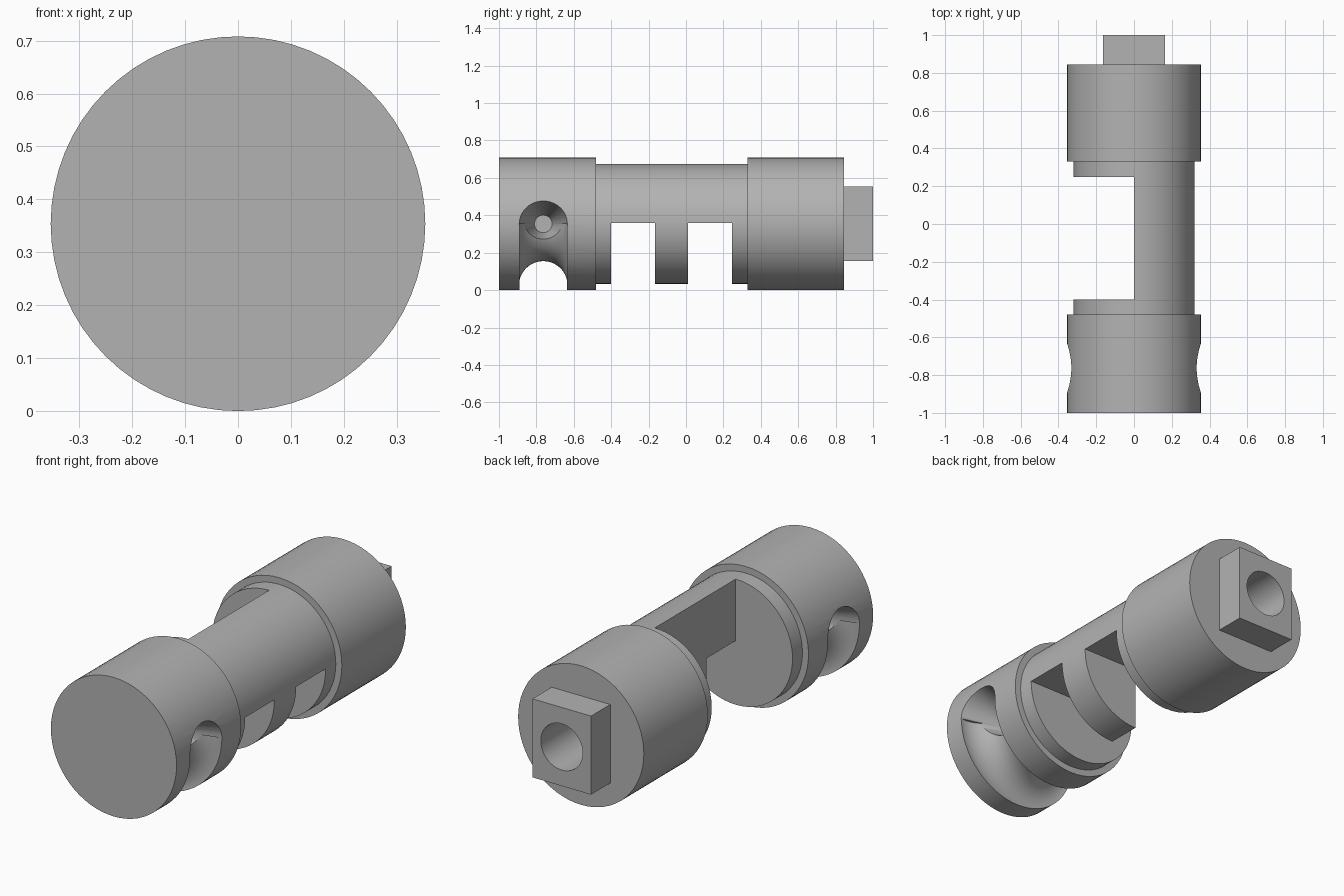
import bpy
import bmesh
from math import pi, radians
from mathutils import Matrix, Vector

if "Cube" in bpy.data.objects:
    bpy.data.objects.remove(bpy.data.objects["Cube"], do_unlink=True)

R = 0.354            # shaft radius, also the height of its axis
AXIS = Vector((0, 0, R))
HOLE_Y = -0.763      # centre of the cable groove

grey = bpy.data.materials.new("plain grey")
grey.use_nodes = True
grey.diffuse_color = (0.45, 0.45, 0.45, 1)
grey.node_tree.nodes["Principled BSDF"].inputs["Base Color"].default_value = (0.45, 0.45, 0.45, 1)


def to_object(name, bm):
    bmesh.ops.recalc_face_normals(bm, faces=bm.faces)
    mesh = bpy.data.meshes.new(name)
    bm.to_mesh(mesh)
    bm.free()
    mesh.materials.append(grey)
    obj = bpy.data.objects.new(name, mesh)
    bpy.context.collection.objects.link(obj)
    return obj


def box(name, low, high):
    bm = bmesh.new()
    low, high = Vector(low), Vector(high)
    bmesh.ops.create_cube(bm, size=1, matrix=Matrix.Translation((low + high) / 2)
                          @ Matrix.Diagonal((high - low).to_4d()))
    return to_object(name, bm)


def cone(name, start, end, r1, r2, sides=48):
    bm = bmesh.new()
    start, end = Vector(start), Vector(end)
    turn = (end - start).to_track_quat("Z", "Y").to_matrix().to_4x4()
    bmesh.ops.create_cone(bm, cap_ends=True, segments=sides, radius1=r1, radius2=r2,
                          depth=(end - start).length,
                          matrix=Matrix.Translation((start + end) / 2) @ turn)
    return to_object(name, bm)


def stepped_shaft(name, profile, sides=64):
    bm = bmesh.new()
    rings = []
    for y, r in profile:
        place = Matrix.Translation((0, y, R)) @ Matrix.Rotation(pi / 2, 4, "X")
        rings.append(bmesh.ops.create_circle(bm, segments=sides, radius=r, matrix=place)["verts"])
    for a, b in zip(rings, rings[1:]):
        for i in range(sides):
            j = (i + 1) % sides
            bm.faces.new((a[i], a[j], b[j], b[i]))
    bm.faces.new(rings[0])
    bm.faces.new(rings[-1])
    return to_object(name, bm)


def half_ring(name, major, minor):
    # Round section swept under the shaft from one side to the other
    bm = bmesh.new()
    start = Matrix.Translation((major, HOLE_Y, R))
    verts = bmesh.ops.create_circle(bm, cap_ends=True, segments=40, radius=minor, matrix=start)["verts"]
    bmesh.ops.spin(bm, geom=list(bm.faces) + list(bm.edges) + verts, cent=(0, HOLE_Y, R),
                   axis=(0, 1, 0), angle=pi, steps=40, use_duplicate=False)
    # Keep only the two end caps of the swept solid
    bmesh.ops.remove_doubles(bm, verts=bm.verts, dist=1e-5)
    obj = to_object(name, bm)
    return obj


def combine(target, tool, operation):
    mod = target.modifiers.new(tool.name, "BOOLEAN")
    mod.object, mod.operation, mod.solver = tool, operation, "EXACT"
    bpy.context.view_layer.objects.active = target
    bpy.ops.object.modifier_apply(modifier=mod.name)
    bpy.data.objects.remove(tool, do_unlink=True)


# Round head, slimmer neck and round tail
shaft = stepped_shaft("lock_shaft", [(-1, R), (-0.48, R), (-0.48, 0.32),
                                     (0.33, 0.32), (0.33, R), (0.845, R)])

# Rectangular tenon on the tail, with a bore
combine(shaft, box("tenon", (-0.165, 0.7, 0.155), (0.165, 1, 0.555)), "UNION")
combine(shaft, cone("bore", (0, 0.45, R), (0, 1.1, R), 0.118, 0.118), "DIFFERENCE")

# Neck: one side cut away, and two notches below
combine(shaft, box("side_cut", (-0.5, -0.4, -0.1), (0, 0.25, 0.8)), "DIFFERENCE")
for y1, y2 in ((-0.4, -0.165), (0.01, 0.247)):
    combine(shaft, box("notch", (-0.1, y1, -0.1), (0.5, y2, 0.36)), "DIFFERENCE")

# Head: groove around the underside, ending in a tapered hole on each side
combine(shaft, half_ring("groove", 0.329, 0.13), "DIFFERENCE")
for side in (-1, 1):
    tool = cone("side_hole", (side * 0.38, HOLE_Y, R), (side * 0.06, HOLE_Y, R), 0.136, 0.047)
    combine(shaft, tool, "DIFFERENCE")

bpy.ops.object.select_all(action="DESELECT")
shaft.select_set(True)
bpy.context.view_layer.objects.active = shaft
bpy.ops.object.shade_smooth_by_angle(angle=radians(30))
